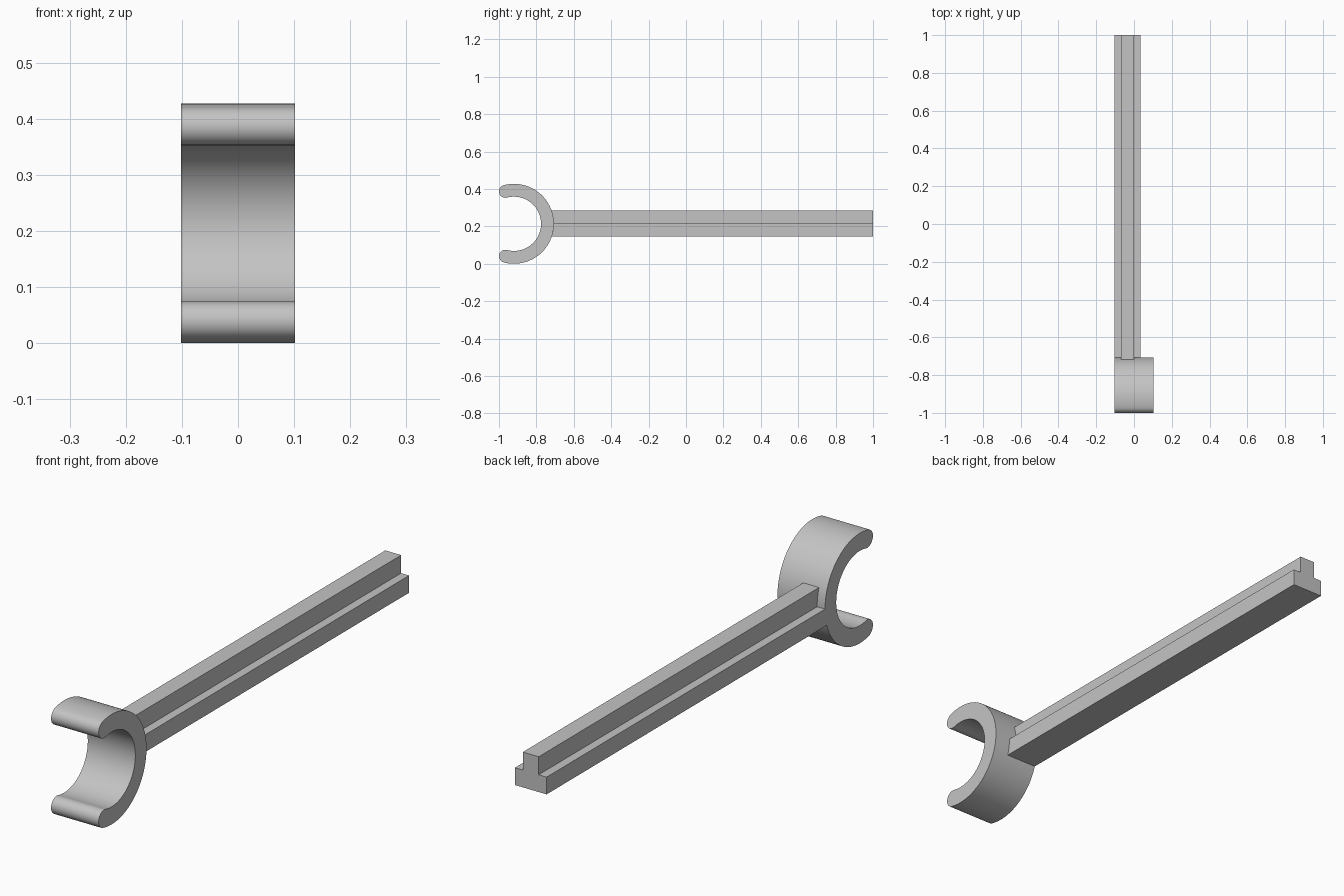
import bpy
import bmesh
from math import sin, cos, pi, asin

if "Cube" in bpy.data.objects:
    bpy.data.objects.remove(bpy.data.objects["Cube"])

gray = bpy.data.materials.new("plain gray")
gray.use_nodes = True
color = (0.55, 0.55, 0.55, 1)
gray.diffuse_color = color
gray.node_tree.nodes["Principled BSDF"].inputs["Base Color"].default_value = color

HALF = 0.102                # half width of the clip
CY, CZ = -0.92, 0.2135      # clip centre
R_OUT, R_IN = 0.2135, 0.145
R_MID, R_TIP = (R_OUT + R_IN) / 2, (R_OUT - R_IN) / 2


def extrude(name, points, offset):
    """Make a closed outline and sweep it straight along offset."""
    bm = bmesh.new()
    face = bm.faces.new([bm.verts.new(p) for p in points])
    swept = bmesh.ops.extrude_face_region(bm, geom=[face])["geom"]
    bmesh.ops.translate(bm, vec=offset,
                        verts=[v for v in swept if isinstance(v, bmesh.types.BMVert)])
    bmesh.ops.recalc_face_normals(bm, faces=bm.faces)
    mesh = bpy.data.meshes.new(name)
    bm.to_mesh(mesh)
    bm.free()
    mesh.materials.append(gray)
    ob = bpy.data.objects.new(name, mesh)
    bpy.context.collection.objects.link(ob)
    return ob


def activate(ob):
    bpy.ops.object.select_all(action='DESELECT')
    ob.select_set(True)
    bpy.context.view_layer.objects.active = ob


def arc(cy, cz, r, start, end, n):
    steps = [start + (end - start) * i / n for i in range(n + 1)]
    return [(-HALF, cy + r * cos(a), cz + r * sin(a)) for a in steps]


# Open C-shaped clip with rounded tips
reach = pi / 2 + asin((1 - R_TIP + CY) / R_MID)
ty, tz = CY + R_MID * cos(reach), R_MID * sin(reach)
outline = arc(CY, CZ, R_OUT, -reach, reach, 72)
outline += arc(ty, CZ + tz, R_TIP, reach, reach + pi, 14)[1:-1]
outline += arc(CY, CZ, R_IN, reach, -reach, 72)
outline += arc(ty, CZ - tz, R_TIP, pi - reach, 2 * pi - reach, 14)[1:-1]
clip = extrude("clip", outline, (2 * HALF, 0, 0))
activate(clip)
bpy.ops.object.shade_smooth_by_angle(angle=pi / 5)

# Straight rail with a stepped cross-section, flush with one side of the clip
X0, X1, X2, X3 = -HALF, -0.068, 0.0, 0.034
Z0, Z1, Z2 = 0.147, 0.214, 0.284
section = [(X0, Z0), (X3, Z0), (X3, Z1), (X2, Z1),
           (X2, Z2), (X1, Z2), (X1, Z1), (X0, Z1)]
rail = extrude("rail", [(x, 1, z) for x, z in section], (0, -1.8, 0))

# Trim the rail end to the curve of the clip
cutter = extrude("rail_trim", arc(CY, CZ, R_OUT, 0, 2 * pi, 144)[:-1], (2 * HALF, 0, 0))
cutter.location.x = -0.05
cutter.scale.x = 2
cutter.hide_render = True
trim = rail.modifiers.new("trim", 'BOOLEAN')
trim.operation = 'DIFFERENCE'
trim.solver = 'EXACT'
trim.object = cutter
bpy.context.view_layer.update()
activate(rail)
bpy.ops.object.modifier_apply(modifier=trim.name)
bpy.data.objects.remove(cutter)
